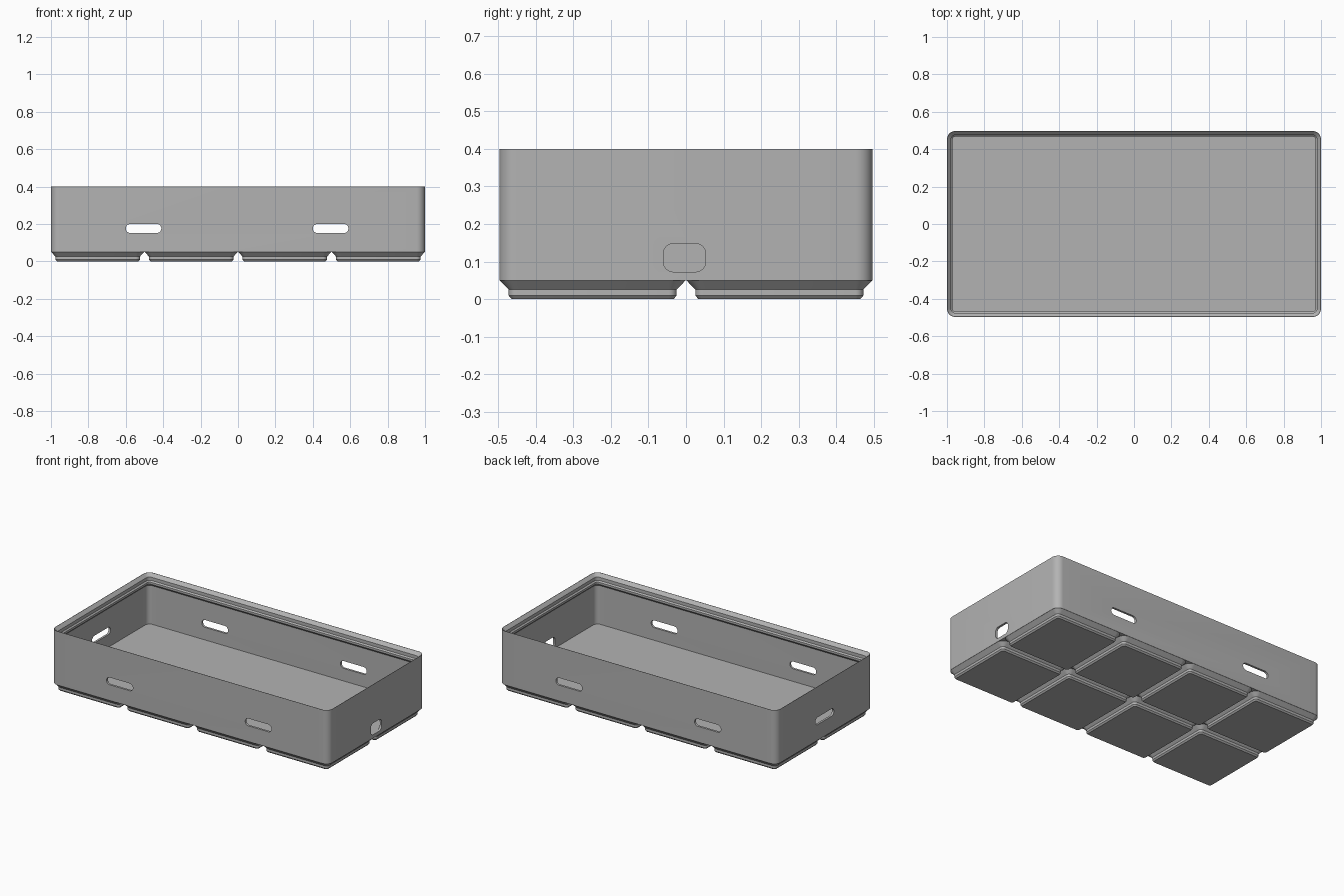
import bpy, bmesh, math
from mathutils import Matrix

if "Cube" in bpy.data.objects:
    bpy.data.objects.remove(bpy.data.objects["Cube"])

LENGTH, DEPTH, HEIGHT = 2.0, 0.995, 0.4
BASE, FLOOR, RADIUS = 0.05, 0.07, 0.045
COLUMNS, ROWS = 4, 2

grey = bpy.data.materials.new("light grey")
grey.use_nodes = True
COLOUR = (0.45, 0.45, 0.45, 1)
grey.diffuse_color = COLOUR
grey.node_tree.nodes["Principled BSDF"].inputs["Base Color"].default_value = COLOUR


def outline(width, depth, radius, inset=0, steps=8):
    """Rounded rectangle, counter-clockwise, shrunk by inset."""
    r = max(radius - inset, 0.004)
    cx, cy = width / 2 - inset - r, depth / 2 - inset - r
    points = []
    for i, (sx, sy) in enumerate(((1, 1), (-1, 1), (-1, -1), (1, -1))):
        for k in range(steps + 1):
            a = math.pi / 2 * (i + k / steps)
            points.append((sx * cx + r * math.cos(a), sy * cy + r * math.sin(a)))
    return points


def loft(name, width, depth, radius, profile, cap_end=True, matrix=None):
    """Skin rounded rectangles through (inset, height) pairs."""
    bm = bmesh.new()
    rings = [[bm.verts.new((x, y, z)) for x, y in outline(width, depth, radius, inset)]
             for inset, z in profile]
    n = len(rings[0])
    for low, high in zip(rings, rings[1:]):
        for i in range(n):
            j = (i + 1) % n
            bm.faces.new((low[i], low[j], high[j], high[i]))
    bm.faces.new(rings[0][::-1])
    if cap_end:
        bm.faces.new(rings[-1])
    if matrix:
        bm.transform(matrix)
    bmesh.ops.recalc_face_normals(bm, faces=bm.faces)
    mesh = bpy.data.meshes.new(name)
    bm.to_mesh(mesh)
    bm.free()
    mesh.materials.append(grey)
    obj = bpy.data.objects.new(name, mesh)
    bpy.context.collection.objects.link(obj)
    return obj


def activate(obj):
    bpy.ops.object.select_all(action="DESELECT")
    obj.select_set(True)
    bpy.context.view_layer.objects.active = obj


def cut_hole(body, width, height, radius, location, along_x=False):
    """Cut a rounded opening through one wall."""
    turn = Matrix.Rotation(math.pi / 2, 4, "X")
    if along_x:
        turn = Matrix.Rotation(math.pi / 2, 4, "Z") @ turn
    cutter = loft("hole_cutter", width, height, radius, [(0, -0.05), (0, 0.05)],
                  matrix=Matrix.Translation(location) @ turn)
    cutter.hide_render = True
    mod = body.modifiers.new("hole", "BOOLEAN")
    mod.operation, mod.solver, mod.object = "DIFFERENCE", "EXACT", cutter
    activate(body)
    bpy.ops.object.modifier_apply(modifier=mod.name)
    bpy.data.objects.remove(cutter)


# Open tray: outer wall, stepped stacking lip, inner wall and floor
tray = loft("tray_body", LENGTH, DEPTH, RADIUS, [
    (0, BASE), (0, HEIGHT), (0.002, HEIGHT),
    (0.022, HEIGHT - 0.02), (0.022, HEIGHT - 0.041), (0.03, HEIGHT - 0.049),
    (0.03, HEIGHT - 0.062), (0.014, HEIGHT - 0.078), (0.014, FLOOR)])

# Slots in the long walls, one slot on the left end, a taller port on the other
for x in (-0.505, 0.495):
    for y in (-DEPTH / 2, DEPTH / 2):
        cut_hole(tray, 0.19, 0.048, 0.0235, (x, y, 0.176))
cut_hole(tray, 0.19, 0.048, 0.0235, (-LENGTH / 2, 0, 0.176), True)
cut_hole(tray, 0.112, 0.075, 0.026, (LENGTH / 2, -0.004, 0.11), True)

# Grid of chamfered feet
feet = []
cell_x, cell_y = LENGTH / COLUMNS, DEPTH / ROWS
for c in range(COLUMNS):
    for r in range(ROWS):
        spot = Matrix.Translation(((c + 0.5) * cell_x - LENGTH / 2,
                                   (r + 0.5) * cell_y - DEPTH / 2, 0))
        feet.append(loft(f"foot_{c + 1}_{r + 1}", cell_x - 0.002, cell_y - 0.002, RADIUS, [
            (0.032, 0), (0.024, 0.009), (0.024, 0.025), (0, BASE)],
            cap_end=False, matrix=spot))

for obj in [tray] + feet:
    activate(obj)
    bpy.ops.object.shade_smooth_by_angle(angle=math.radians(30))
